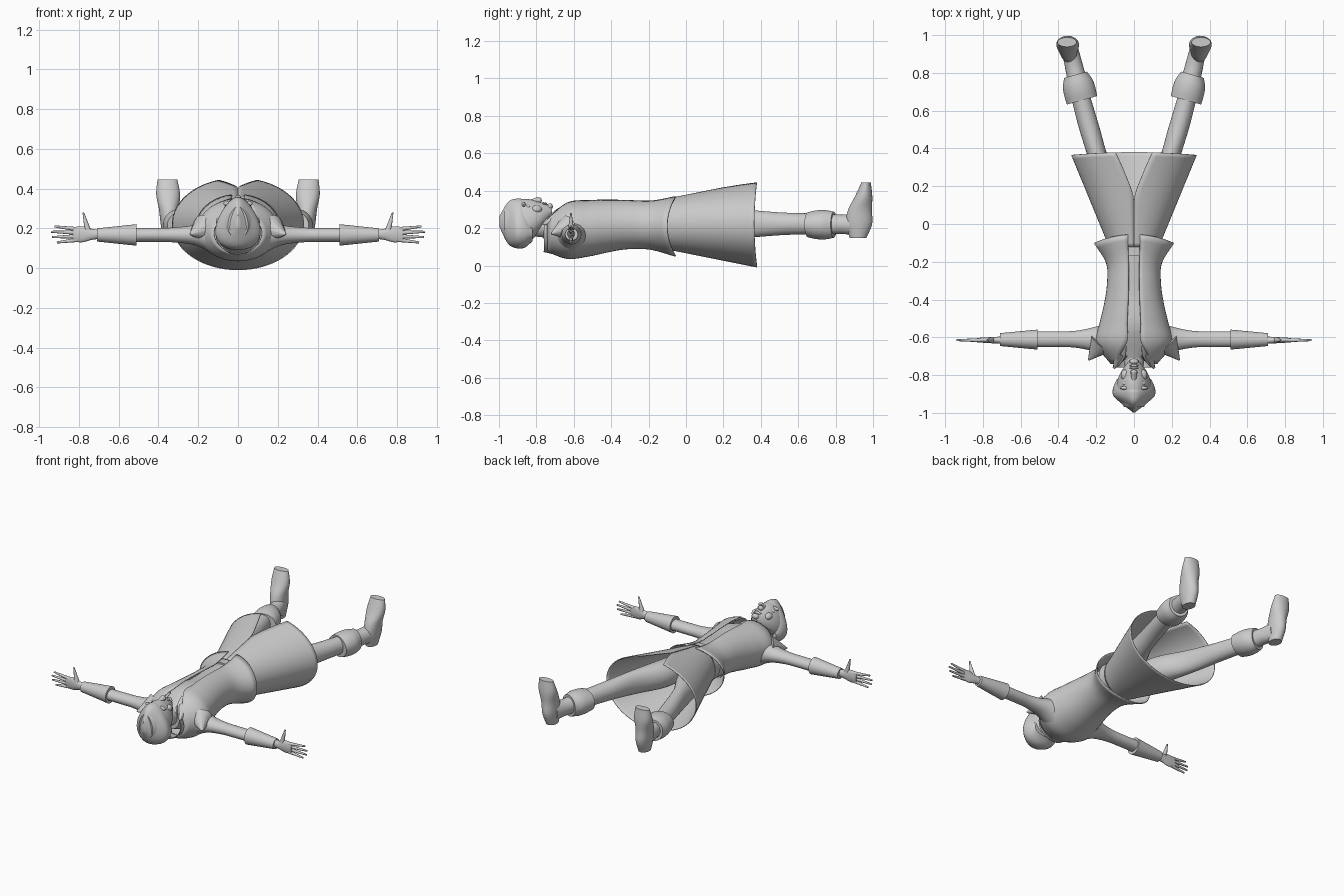
import bpy, bmesh, math
from mathutils import Vector

cube = bpy.data.objects.get("Cube")
if cube:
    bpy.data.objects.remove(cube, do_unlink=True)

SHADE = 0.6
grey = bpy.data.materials.new("plain_grey")
grey.use_nodes = True
grey.diffuse_color = (SHADE, SHADE, SHADE, 1)
grey.node_tree.nodes["Principled BSDF"].inputs["Base Color"].default_value = grey.diffuse_color


def finish(name, bm, mirror=False, thickness=0):
    """Turn the bmesh into a smooth shaded object with its modifiers."""
    bmesh.ops.recalc_face_normals(bm, faces=bm.faces)
    mesh = bpy.data.meshes.new(name)
    bm.to_mesh(mesh)
    bm.free()
    mesh.materials.append(grey)
    part = bpy.data.objects.new(name, mesh)
    bpy.context.collection.objects.link(part)
    bpy.ops.object.select_all(action="DESELECT")
    part.select_set(True)
    bpy.context.view_layer.objects.active = part
    bpy.ops.object.shade_smooth_by_angle(angle=math.radians(50))
    if thickness:
        solidify = part.modifiers.new("thickness", "SOLIDIFY")
        solidify.thickness = thickness
        solidify.offset = 0
    if mirror:
        part.modifiers.new("mirror", "MIRROR")


def blend(t, values):
    """Smooth curve through evenly spaced values; a single number is constant."""
    if not isinstance(values, tuple):
        return values
    last = len(values) - 1
    index = min(int(t * last), last - 1)
    f = t * last - index
    b, c = values[index], values[index + 1]
    a = values[index - 1] if index else 2 * b - c
    d = values[index + 2] if index + 2 <= last else 2 * c - b
    slope_in, slope_out = (c - a) / 2, (d - b) / 2
    bend = 3 * (c - b) - 2 * slope_in - slope_out
    twist = 2 * (b - c) + slope_in + slope_out
    return b + f * (slope_in + f * (bend + f * twist))


def loft(name, axis, start, end, centre, wide, tall, gap=None, skew=0, bow=0,
         taper=0, mirror=False, thickness=0, sides=40, steps=24):
    """Sweep an ellipse along an axis; a gap leaves the front open in a thin shell."""
    bm = bmesh.new()
    loops = []
    for step in range(steps + 1):
        t = step / steps
        along = start + (end - start) * t
        first, second = (blend(t, values) for values in centre)
        opening = 0 if gap is None else max(blend(t, gap), 0.005)
        loop = []
        for side in range(sides if gap is None else sides + 1):
            angle = math.pi / 2 + opening + 2 * (math.pi - opening) * side / sides
            height = math.sin(angle)
            u = blend(t, wide) * math.cos(angle) * (1 - taper * height)
            point = [first + u, second + blend(t, tall) * height]
            point.insert("xyz".index(axis), along + skew * u + blend(t, bow) * height ** 2)
            loop.append(bm.verts.new(point))
        loops.append(loop)
    count = len(loops[0])
    for near, far in zip(loops, loops[1:]):
        for k in range(count if gap is None else count - 1):
            nxt = (k + 1) % count
            bm.faces.new((near[k], near[nxt], far[nxt], far[k]))
    if gap is None:
        bm.faces.new(loops[0])
        bm.faces.new(loops[-1])
    finish(name, bm, mirror, thickness)


def blob(name, place, size, mirror=False):
    bm = bmesh.new()
    bmesh.ops.create_uvsphere(bm, u_segments=20, v_segments=12, radius=1)
    bmesh.ops.scale(bm, vec=size, verts=bm.verts)
    bmesh.ops.translate(bm, vec=place, verts=bm.verts)
    finish(name, bm, mirror)


def spike(name, base, tip, thick, thin, mirror=False):
    base, tip = Vector(base), Vector(tip)
    bm = bmesh.new()
    bmesh.ops.create_cone(bm, cap_ends=True, segments=12, radius1=thick, radius2=thin,
                          depth=(tip - base).length)
    turn = (tip - base).to_track_quat("Z", "Y").to_matrix()
    bmesh.ops.rotate(bm, matrix=turn, verts=bm.verts)
    bmesh.ops.translate(bm, vec=(base + tip) / 2, verts=bm.verts)
    finish(name, bm, mirror)


# Torso and clothing
loft("shirt", "y", start=-.72, end=-.03, centre=(0, (.19, .225)),
     wide=(.07, .16, .13, .12, .13), tall=(.07, .13, .12, .12, .12))
loft("jacket", "y", start=-.74, end=-.1, centre=(0, (.175, .2, .22, .21)),
     wide=(.12, .2, .18, .155, .14, .145, .21), tall=(.1, .15, .15, .14, .13, .13, .16),
     gap=(.75, .2, .2, .2, .2, .2, .15), bow=(0, 0, 0, .045), thickness=.006)
loft("collar", "y", start=-.65, end=-.76, centre=(0, (.19, .175)),
     wide=(.13, .1, .11), tall=(.14, .1), gap=(.3, .5, .95), thickness=.006)
loft("coat_skirt", "y", start=-.12, end=.365, centre=(0, .222),
     wide=(.13, .33), tall=(.13, .23), gap=(0, 0, 0, .15, .3), bow=(0, .015),
     thickness=.005, sides=56)
loft("belt", "y", start=-.17, end=-.11, centre=(0, .225), wide=.134, tall=.123)

# Pointed lapels standing off the shoulders
spike("shoulder_point", base=(.17, -.63, .2), tip=(.24, -.72, .17), thick=.07, thin=.004, mirror=True)
spike("collar_point", base=(.07, -.68, .25), tip=(.105, -.765, .22), thick=.045, thin=.004, mirror=True)

# Arms with wide cuffs
loft("sleeve", "x", start=.1, end=.53, centre=(-.61, .167),
     wide=(.1, .065, .044, .042, .042), tall=(.11, .055, .038, .035, .035), mirror=True)
loft("cuff", "x", start=.51, end=.71, centre=(-.612, .167),
     wide=(.053, .034), tall=(.054, .033), mirror=True)
loft("hand", "x", start=.69, end=.83, centre=(-.615, .17),
     wide=(.02, .012), tall=(.022, .028, .04, .036), mirror=True)
for finger in range(4):
    reach = .94 - .01 * (finger - 1.3) ** 2
    spike(f"finger_{finger}", base=(.81, -.615, .196 - .018 * finger),
          tip=(reach, -.615, .21 - .027 * finger), thick=.011, thin=.005, mirror=True)
spike("thumb", base=(.755, -.615, .19), tip=(.778, -.615, .28), thick=.016, thin=.004, mirror=True)

# Legs, boots and feet
loft("leg", "y", start=-.08, end=.72, centre=((.065, .105, .18, .24, .295), .223),
     wide=(.06, .083, .055, .055, .05), tall=(.085, .085, .075, .06, .055), mirror=True)
loft("boot_cuff", "y", start=.655, end=.79, centre=((.275, .31), .218),
     wide=(.08, .082, .078, .06), tall=(.068, .077, .078, .07), skew=-.28, mirror=True)
loft("ankle", "y", start=.76, end=.93, centre=((.3, .34), .22),
     wide=(.052, .045), tall=(.055, .052, .065), mirror=True)
loft("foot", "z", start=.148, end=.445, centre=((.34, .355), (.92, .925, .93, .95, .963)),
     wide=(.035, .045, .05, .06, .05), tall=(.045, .07, .064, .046, .025), mirror=True)

# Head, face and hair
loft("neck", "y", start=-.85, end=-.67, centre=(0, (.22, .2)), wide=(.055, .05, .065), tall=.06)
loft("head", "y", start=-.97, end=-.717, centre=(0, (.23, .23, .24, .262, .295)),
     wide=(.05, .09, .09, .066, .02), tall=(.08, .118, .115, .078, .025), taper=.2)
loft("hair", "y", start=-.997, end=-.82, centre=(0, (.235, .228, .225, .22, .19)),
     wide=(.006, .06, .104, .104, .085), tall=(.03, .11, .132, .125, .06), taper=.35)
blob("eye", place=(.04, -.843, .315), size=(.022, .015, .016), mirror=True)
blob("brow", place=(.042, -.868, .325), size=(.032, .01, .014), mirror=True)
blob("cheek", place=(.045, -.8, .3), size=(.025, .03, .022), mirror=True)
spike("nose", base=(0, -.85, .335), tip=(0, -.785, .35), thick=.01, thin=.018)
blob("nose_tip", place=(0, -.785, .348), size=(.018, .014, .016))
for lip, y in (("upper_lip", -.762), ("lower_lip", -.75)):
    blob(lip, place=(0, y, .329), size=(.024, .007, .01))
blob("chin", place=(0, -.728, .315), size=(.024, .016, .018))
